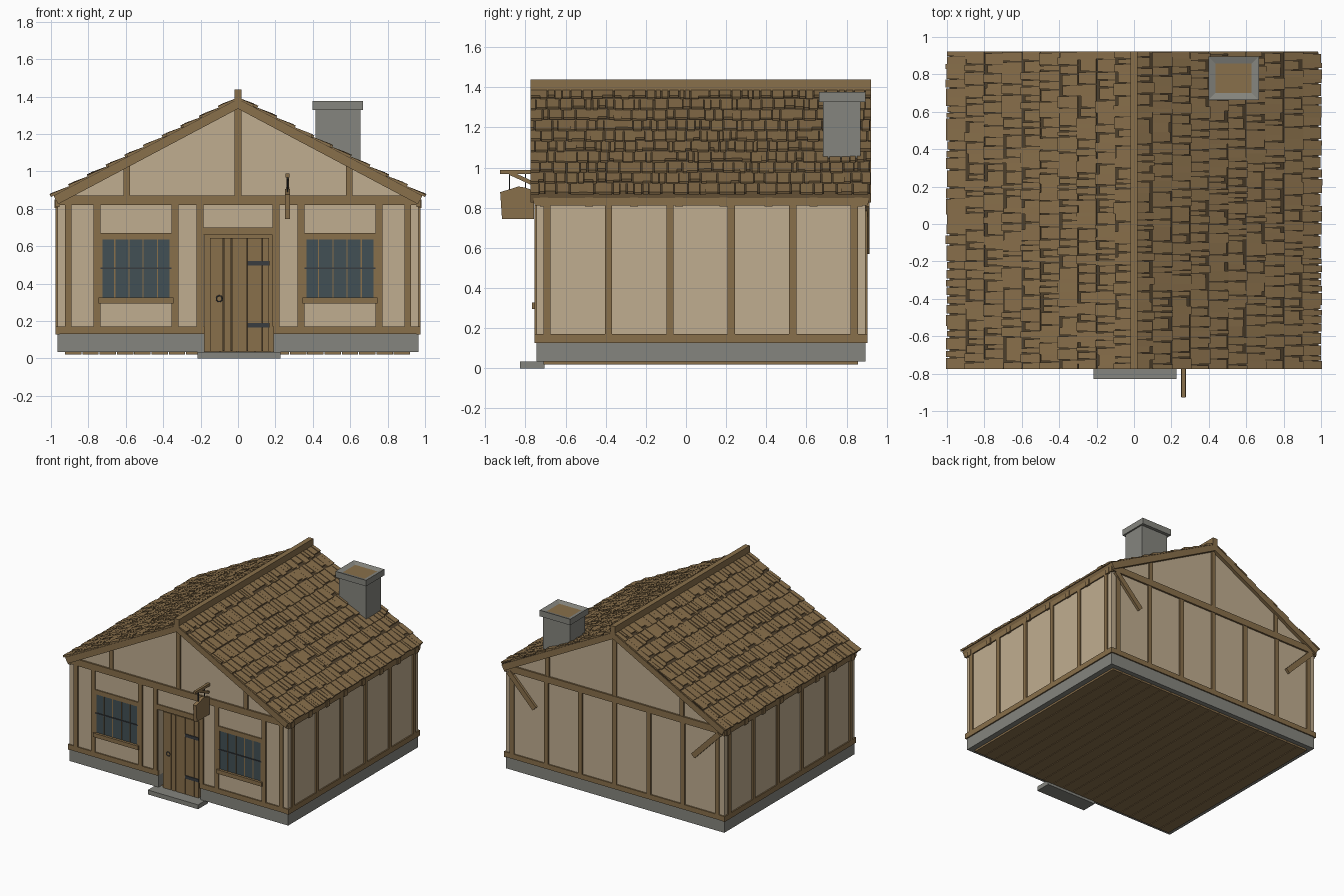
import bpy, bmesh, math, random
from mathutils import Vector

random.seed(4)
old = bpy.data.objects.get("Cube")
if old:
    bpy.data.objects.remove(old, do_unlink=True)


def material(name, r, g, b):
    m = bpy.data.materials.new(name)
    m.use_nodes = True
    m.diffuse_color = (r, g, b, 1)
    m.node_tree.nodes["Principled BSDF"].inputs["Base Color"].default_value = (r, g, b, 1)
    return m


WOOD = material("oak brown", 0.25, 0.16, 0.07)
DARK = material("shadow brown", 0.075, 0.05, 0.025)
PLASTER = material("cream plaster", 0.53, 0.42, 0.28)
STONE = material("grey stone", 0.235, 0.235, 0.21)
GLASS = material("blue grey glass", 0.055, 0.08, 0.09)
IRON = material("dark iron", 0.04, 0.045, 0.05)


def finish(name, bm, *mats):
    bmesh.ops.recalc_face_normals(bm, faces=bm.faces)
    me = bpy.data.meshes.new(name)
    bm.to_mesh(me)
    bm.free()
    for m in mats:
        me.materials.append(m)
    ob = bpy.data.objects.new(name, me)
    bpy.context.scene.collection.objects.link(ob)
    return ob


def add_prism(bm, pts, axis, a, b):
    """Extrude a 2D outline along the x or y axis."""
    def place(p, t):
        return (t, p[0], p[1]) if axis == "x" else (p[0], t, p[1])
    lo = [bm.verts.new(place(p, a)) for p in pts]
    hi = [bm.verts.new(place(p, b)) for p in pts]
    n = len(pts)
    bm.faces.new(lo)
    bm.faces.new(hi[::-1])
    for i in range(n):
        bm.faces.new((lo[i], hi[i], hi[(i + 1) % n], lo[(i + 1) % n]))


def prism(name, pts, axis, a, b, mat):
    bm = bmesh.new()
    add_prism(bm, pts, axis, a, b)
    return finish(name, bm, mat)


def boxes(name, mat, *specs):
    """Each spec is x0, x1, y0, y1, z0, z1."""
    bm = bmesh.new()
    for x0, x1, y0, y1, z0, z1 in specs:
        add_prism(bm, [(x0, z0), (x1, z0), (x1, z1), (x0, z1)], "y", y0, y1)
    return finish(name, bm, mat)


def strut(p, q, w):
    """Outline of a bar of width w between two 2D points."""
    p, q = Vector(p), Vector(q)
    d = (q - p).normalized() * w / 2
    n = Vector((-d.y, d.x))
    return [tuple(v) for v in (p - n, q - n, q + n, p + n)]


W, F, B = 0.965, -0.745, 0.895        # plaster half width, front and back
INNER = -0.66                         # back of the door recess
TW, TF, TB = W + 0.01, F - 0.01, B + 0.01   # timber surfaces
DL, DR = -0.18, 0.19                  # door opening
H = 0.018                             # half a timber's width

# Stone footing, step and floor planks
boxes("foundation", STONE, (-W, W, INNER, B, 0.035, 0.13),
      (-W, DL, F, INNER, 0.035, 0.13), (DR, W, F, INNER, 0.035, 0.13))
boxes("door_step", STONE, (-0.217, 0.227, -0.828, -0.705, 0, 0.035))
pitch = 1.85 / 20
boxes("floor_planks", WOOD, *[(-0.925 + i * pitch, -0.925 + (i + 1) * pitch - 0.005,
                               -0.71, 0.857, 0.02, 0.036) for i in range(20)])

# Plaster walls with both gables
gable = [(W, 0.83), (0, 1.35), (-W, 0.83)]
prism("house_walls", [(-W, 0.13), (W, 0.13)] + gable, "y", INNER, B, PLASTER)
prism("front_gable", [(-W, 0.68), (W, 0.68)] + gable, "y", F, INNER, PLASTER)
boxes("front_walls", PLASTER, (-W, DL, F, INNER, 0.13, 0.68), (DR, W, F, INNER, 0.13, 0.68))
boxes("door_recess", WOOD, (DL, DR, INNER - 0.008, INNER, 0.035, 0.68))

# Horizontal timbers
boxes("sill_beams", WOOD, (-TW, DL, TF, F + 0.01, 0.13, 0.17), (DR, TW, TF, F + 0.01, 0.13, 0.17),
      (-TW, TW, B - 0.01, TB, 0.13, 0.17),
      *[(s * W - 0.01, s * W + 0.01, TF, TB, 0.127, 0.17) for s in (-1, 1)])
boxes("tie_beams", WOOD, (-TW, TW, TF - 0.004, F + 0.01, 0.82, 0.872),
      (-TW, TW, B - 0.01, TB + 0.004, 0.82, 0.872),
      *[(s * W - 0.01, s * W + 0.01, TF, TB, 0.81, 0.85) for s in (-1, 1)])

# Upright timbers
front_x = [s * x for s in (-1, 1) for x in (0.907, 0.754, 0.337, 0.203)]
boxes("front_posts", WOOD, *[(x - H, x + H, TF, F + 0.01, 0.17, 0.82) for x in front_x])
boxes("back_posts", WOOD, *[(x - H, x + H, B - 0.01, TB, 0.17, 0.82)
                            for x in [0.302 * i for i in range(-3, 4)]])
boxes("side_posts", WOOD, *[(s * W - 0.01, s * W + 0.01, y - H, y + H, 0.17, 0.81)
                            for s in (-1, 1) for y in [-0.692 + 0.306 * i for i in range(6)]])
boxes("gable_posts", WOOD, *[(x - H, x + H, y - 0.01, y + 0.01, 0.87, top)
                             for y in (F, B) for x, top in ((-0.595, 1.04), (0, 1.37), (0.595, 1.04))])
for s, side in ((-1, "right"), (1, "left")):
    prism("back_brace_" + side, strut((s * 0.93, 0.82), (s * 0.7, 0.585), 0.042),
          "y", B, TB + 0.01, WOOD)

# Windows
for cx, side in ((-0.545, "right"), (0.545, "left")):
    a, b = cx - 0.19, cx + 0.19
    boxes("window_rails_" + side, WOOD, (a, b, TF, F + 0.01, 0.635, 0.67),
          (a - 0.01, b + 0.01, TF - 0.012, F + 0.01, 0.295, 0.327))
    boxes("window_glass_" + side, GLASS, (a, b, F - 0.002, F + 0.005, 0.325, 0.637))
    boxes("window_bars_" + side, WOOD,
          *[(a + i * 0.076 - 0.003, a + i * 0.076 + 0.003, F - 0.006, F, 0.325, 0.637)
            for i in range(1, 5)],
          (a, a + 0.01, F - 0.007, F, 0.325, 0.637), (b - 0.01, b, F - 0.007, F, 0.325, 0.637))
    boxes("window_crossbar_" + side, IRON, (a, b, F - 0.008, F, 0.478, 0.486))

# Door of planks with iron straps and a ring
edges = [-0.152, -0.077, -0.035, 0.05, 0.13, 0.168]
boxes("door_planks", WOOD, *[(p + 0.002, q - 0.002, -0.735, -0.705, 0.037, 0.645)
                             for p, q in zip(edges, edges[1:])])
boxes("door_backing", DARK, (-0.15, 0.166, -0.705, -0.7, 0.04, 0.643))
boxes("door_lintel", WOOD, (DL - 0.01, DR + 0.01, TF, INNER, 0.66, 0.7))
boxes("door_hinges", IRON, *[(0.05, 0.168, -0.741, -0.733, z, z + 0.024) for z in (0.165, 0.497)])
bpy.ops.mesh.primitive_torus_add(major_segments=16, minor_segments=6, major_radius=0.016,
                                 minor_radius=0.003, location=(-0.1, -0.739, 0.32),
                                 rotation=(math.pi / 2, 0, 0))
ring = bpy.context.object
ring.name = "door_ring"
ring.data.materials.append(IRON)

# Hanging sign on a bracket
SX = 0.265
boxes("sign_arm", WOOD, (SX - 0.01, SX + 0.01, -0.928, F, 0.967, 0.988))
prism("sign_brace", strut((-0.875, 0.972), (-0.75, 0.915), 0.02), "x", SX - 0.007, SX + 0.007, WOOD)
prism("sign_board", [(-0.917, 0.745), (-0.757, 0.745), (-0.757, 0.885), (-0.8, 0.9),
                     (-0.835, 0.906), (-0.875, 0.893), (-0.926, 0.878)],
      "x", SX - 0.014, SX + 0.014, WOOD)
boxes("sign_chains", IRON, *[(SX - 0.003, SX + 0.003, y - 0.003, y + 0.003, 0.89, 0.97)
                             for y in (-0.88, -0.8)])

# Roof deck, dark underlay and rafter ends
RF, RB = -0.776, 0.923
half = [(0, 1.385), (0.985, 0.868), (0.962, 0.825), (0, 1.335)]
deck = half[:3] + [half[3]] + [(-x, z) for x, z in half[2:0:-1]]
prism("roof_deck", deck, "y", RF, RB, WOOD)
boxes("rafter_ends", WOOD, *[(s * 0.965 - 0.017, s * 0.965 + 0.017, y - 0.02, y + 0.02, 0.805, 0.85)
                             for s in (-1, 1) for y in [-0.708 + 0.224 * i for i in range(8)]])
boxes("ridge_beam", WOOD, (-0.02, 0.02, RF, RB, 1.375, 1.438))

slope = math.atan2(0.517, 0.985)
rows, length = 10, 1.128


def on_roof(s, d, h):
    """Point at distance d down the slope and height h above the deck."""
    return (s * (d * math.cos(slope) + h * math.sin(slope)),
            1.385 - d * math.sin(slope) + h * math.cos(slope))


underlay = bmesh.new()
shingles = bmesh.new()
for s in (-1, 1):
    add_prism(underlay, [on_roof(s, d, h) for d, h in ((0, 0), (1.11, 0), (1.11, 0.006), (0, 0.006))],
              "y", RF + 0.005, RB - 0.005)
    step = length / rows
    for r in range(rows):
        y = RF
        while y < RB - 0.012:
            end = min(y + random.uniform(0.018, 0.065), RB)
            low = (r + 1) * step - (random.choice((0, 0, 0.012, 0.026)) if r < rows - 1
                                    else random.uniform(0, 0.01))
            lift = random.uniform(0.014, 0.021)
            outline = [on_roof(s, d, h) for d, h in ((r * step - 0.002, 0.003), (low, 0.003),
                                                     (low, lift), (r * step - 0.002, 0.009))]
            add_prism(shingles, outline, "y", y, end)
            y = end + random.choice((0.001, 0.006, 0.008))
finish("roof_underlay", underlay, DARK)
finish("roof_shingles", shingles, WOOD)

# Chimney with a shallow opening in its cap
boxes("chimney_shaft", STONE, (0.415, 0.655, 0.682, 0.87, 0.95, 1.335))
bm = bmesh.new()
add_prism(bm, [(0.397, 1.328), (0.667, 1.328), (0.667, 1.376), (0.397, 1.376)], "y", 0.663, 0.895)
bmesh.ops.recalc_face_normals(bm, faces=bm.faces)
top = max(bm.faces, key=lambda f: f.calc_center_median().z)
bmesh.ops.inset_region(bm, faces=[top], thickness=0.054)
bmesh.ops.translate(bm, verts=top.verts, vec=(0, 0, -0.012))
top.material_index = 1
finish("chimney_cap", bm, STONE, WOOD)
